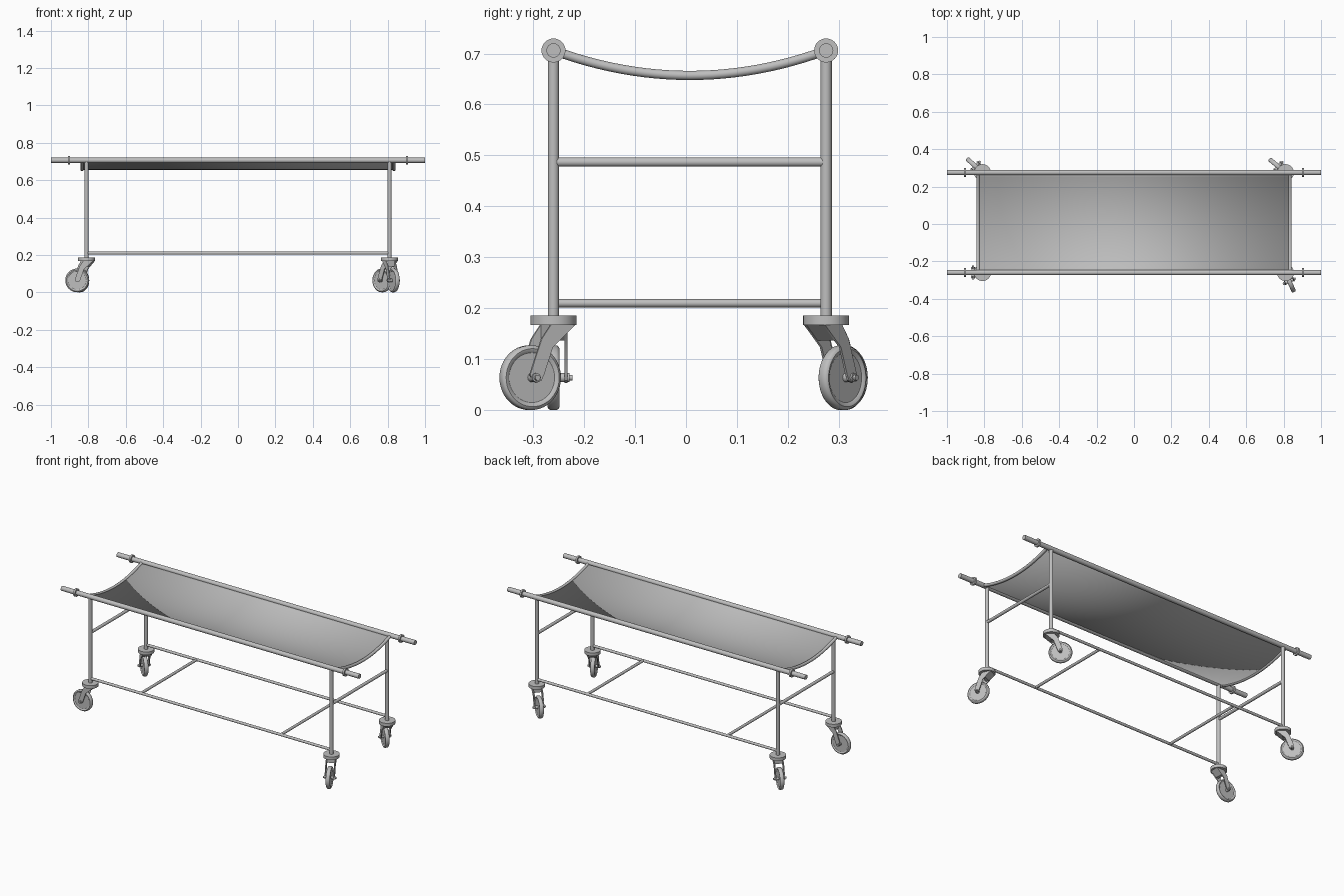
import bpy, bmesh, math
from mathutils import Matrix, Vector

if "Cube" in bpy.data.objects:
    bpy.data.objects.remove(bpy.data.objects["Cube"])

GREY = (0.52, 0.52, 0.52, 1)
metal = bpy.data.materials.new("plain_grey")
metal.use_nodes = True
metal.diffuse_color = GREY
metal.node_tree.nodes["Principled BSDF"].inputs["Base Color"].default_value = GREY

LEG_X, FRONT_Y, BACK_Y = 0.81, -0.26, 0.275
RAIL_Z, SAG, LOW_Z = 0.706, 0.049, 0.21
MID_Y, HALF_Y = (FRONT_Y + BACK_Y) / 2, (BACK_Y - FRONT_Y) / 2


def finish(bm, name, matrix=Matrix()):
    bmesh.ops.recalc_face_normals(bm, faces=bm.faces)
    mesh = bpy.data.meshes.new(name)
    bm.to_mesh(mesh)
    bm.free()
    mesh.transform(matrix)
    mesh.materials.append(metal)
    obj = bpy.data.objects.new(name, mesh)
    bpy.context.collection.objects.link(obj)
    bpy.ops.object.select_all(action='DESELECT')
    obj.select_set(True)
    bpy.context.view_layer.objects.active = obj
    bpy.ops.object.shade_smooth_by_angle(angle=math.radians(35))
    return obj


def add_rod(bm, a, b, radius, sides=24):
    """Capped cylinder between two points."""
    a, b = Vector(a), Vector(b)
    turn = (b - a).to_track_quat('Z', 'Y').to_matrix().to_4x4()
    bmesh.ops.create_cone(bm, cap_ends=True, segments=sides, radius1=radius, radius2=radius,
                          depth=(b - a).length, matrix=Matrix.Translation((a + b) / 2) @ turn)


def rod(name, a, b, radius, matrix=Matrix(), sides=24):
    bm = bmesh.new()
    add_rod(bm, a, b, radius, sides)
    return finish(bm, name, matrix)


def sag_points(steps=24):
    """Hanging curve from the front rail to the back rail, as (y, z)."""
    ts = [-1 + 2 * i / steps for i in range(steps + 1)]
    return [(MID_Y + HALF_Y * t, RAIL_Z - SAG * (1 - t * t)) for t in ts]


def add_prism(bm, outline, y0, y1):
    """Outline in x-z, extruded along y."""
    face = bm.faces.new([bm.verts.new((x, y0, z)) for x, z in outline])
    side = bmesh.ops.extrude_face_region(bm, geom=[face])
    moved = [v for v in side["geom"] if isinstance(v, bmesh.types.BMVert)]
    bmesh.ops.translate(bm, verts=moved, vec=(0, y1 - y0, 0))


# Top carrying rails, with a collar before each handle, and low long rails
for side, y in (("front", FRONT_Y), ("back", BACK_Y)):
    rod(side + "_top_rail", (-1, y, RAIL_Z), (1, y, RAIL_Z), 0.014)
    rod(side + "_low_rail", (-LEG_X, y, LOW_Z), (LEG_X, y, LOW_Z), 0.008)
    for end, s in (("right", -1), ("left", 1)):
        rod(f"{side}_{end}_collar", (s * 0.899, y, RAIL_Z), (s * 0.91, y, RAIL_Z), 0.0235, sides=32)
        rod(f"{side}_{end}_leg", (s * LEG_X, y, 0.18), (s * LEG_X, y, RAIL_Z), 0.011)

# Cross bars, and the sagging tubes at the ends of the bed
for end, s in (("right", -1), ("left", 1)):
    rod(end + "_end_bar", (s * LEG_X, FRONT_Y, 0.487), (s * LEG_X, BACK_Y, 0.487), 0.009)
    rod(end + "_low_cross_bar", (s * 0.47, FRONT_Y, LOW_Z), (s * 0.47, BACK_Y, LOW_Z), 0.008)
    bm = bmesh.new()
    rings = []
    for y, z in sag_points():
        slope = math.atan(2 * SAG * (y - MID_Y) / HALF_Y ** 2)
        ring = []
        for k in range(16):
            a = math.tau * k / 16
            out = 0.009 * math.sin(a)
            ring.append(bm.verts.new((s * 0.834 + 0.009 * math.cos(a),
                                      y - out * math.sin(slope), z + out * math.cos(slope))))
        rings.append(ring)
    for p, q in zip(rings, rings[1:]):
        for k in range(16):
            j = (k + 1) % 16
            bm.faces.new((p[k], p[j], q[j], q[k]))
    finish(bm, end + "_sagging_tube")

# Hanging sheet
bm = bmesh.new()
lines = [[bm.verts.new((x, y, z)) for x in (-0.834, 0.834)] for y, z in sag_points()]
for p, q in zip(lines, lines[1:]):
    bm.faces.new((p[0], p[1], q[1], q[0]))
sheet = finish(bm, "hanging_sheet")
thick = sheet.modifiers.new("thickness", 'SOLIDIFY')
thick.thickness = 0.004
thick.offset = 0

# Swivel casters: trail runs along local +x, axle along local y
TRAIL, WHEEL_R = 0.05, 0.064
ARM = [(-0.036, 0.168), (0.017, 0.168), (0.037, 0.14), (0.062, 0.07), (0.057, 0.058),
       (0.048, 0.054), (0.038, 0.058), (0.032, 0.07), (0.013, 0.124)]
BRIDGE = [(-0.034, 0.168), (0.017, 0.168), (0.017, 0.137), (0.0, 0.137)]
TIRE = [(0, 0.008), (0.049, 0.008), (0.053, 0.011), (0.057, 0.012), (0.061, 0.01), (0.0635, 0.006)]


def caster(name, x, y, degrees):
    place = Matrix.Translation((x, y, 0)) @ Matrix.Rotation(math.radians(degrees), 4, 'Z')
    rod(name + "_mount", (0, 0, 0.167), (0, 0, 0.186), 0.045, place, 40)

    bm = bmesh.new()
    for s in (-1, 1):
        add_prism(bm, ARM, s * 0.022, s * 0.027)
    add_prism(bm, BRIDGE, -0.022, 0.022)
    finish(bm, name + "_fork", place)

    bm = bmesh.new()
    add_rod(bm, (TRAIL, -0.037, WHEEL_R), (TRAIL, 0.037, WHEEL_R), 0.0055)
    add_rod(bm, (TRAIL, -0.031, WHEEL_R), (TRAIL, 0.031, WHEEL_R), 0.009, 16)
    finish(bm, name + "_axle", place)

    # Wheel turned from a half profile mirrored across its middle
    profile = TIRE + [(r, -w) for r, w in reversed(TIRE)]
    bm = bmesh.new()
    verts = [bm.verts.new((TRAIL + r, w, WHEEL_R)) for r, w in profile]
    edges = [bm.edges.new(pair) for pair in zip(verts, verts[1:])]
    bmesh.ops.spin(bm, geom=verts + edges, cent=(TRAIL, 0, WHEEL_R), axis=(0, 1, 0),
                   angle=math.tau, steps=48, use_merge=False)
    bmesh.ops.remove_doubles(bm, verts=bm.verts, dist=0.00005)
    finish(bm, name + "_wheel", place)


caster("front_right_caster", -LEG_X, FRONT_Y, 180)
caster("front_left_caster", LEG_X, FRONT_Y, -66)
caster("back_right_caster", -LEG_X, BACK_Y, 138)
caster("back_left_caster", LEG_X, BACK_Y, 140)
